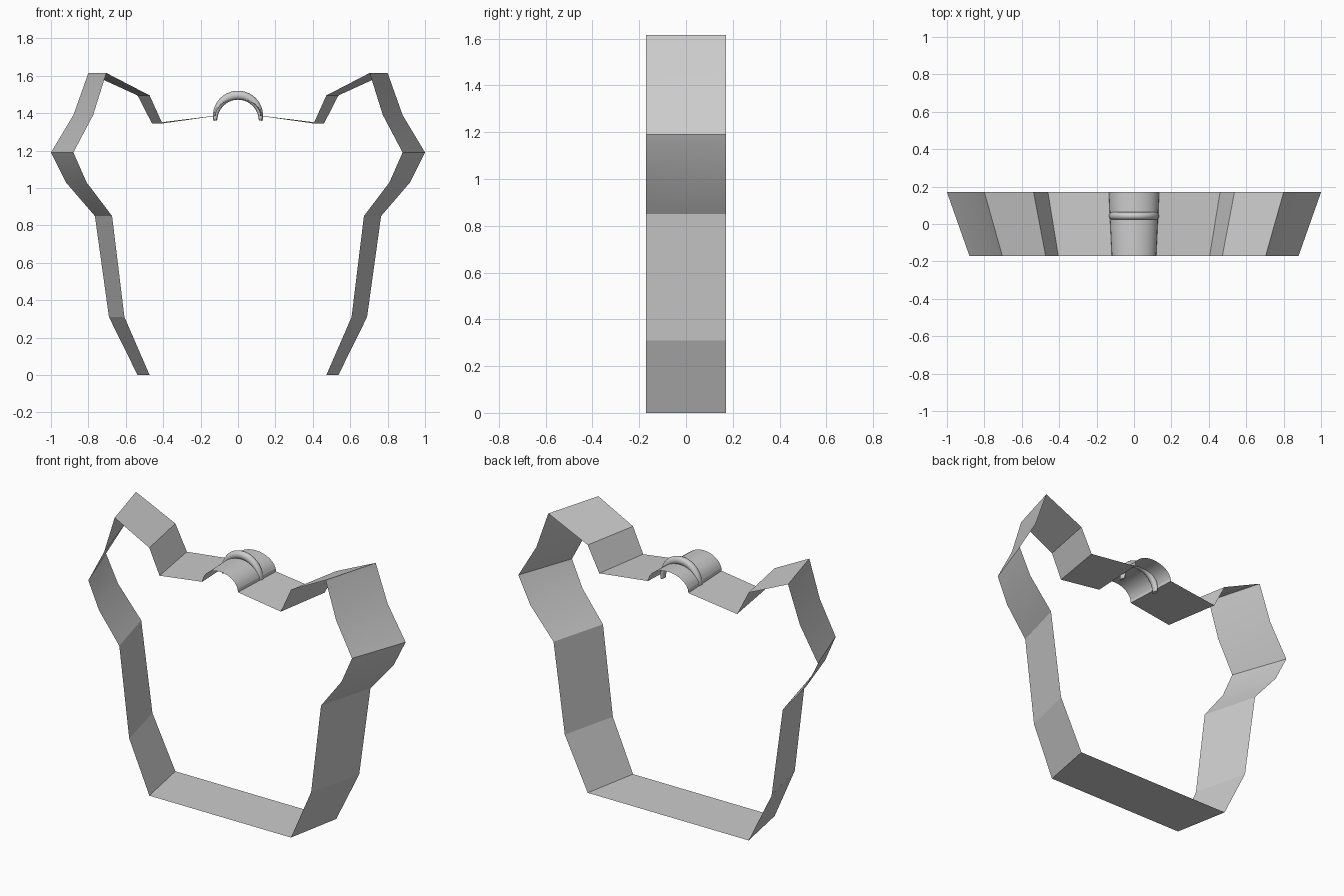
import bpy, bmesh, math

if "Cube" in bpy.data.objects:
    bpy.data.objects.remove(bpy.data.objects["Cube"])

DEPTH = 0.17      # half depth of the band
TAPER = 0.88      # front outline is narrower than the back


def finish(name, bm, angle):
    bmesh.ops.recalc_face_normals(bm, faces=bm.faces[:])
    me = bpy.data.meshes.new(name)
    bm.to_mesh(me)
    bm.free()
    ob = bpy.data.objects.new(name, me)
    bpy.context.collection.objects.link(ob)
    bpy.ops.object.select_all(action='DESELECT')
    ob.select_set(True)
    bpy.context.view_layer.objects.active = ob
    bpy.ops.object.shade_smooth_by_angle(angle=math.radians(angle))
    return ob


# Right half of the back outline, from the base up to the arch
half = [(0.537, 0), (0.69, 0.31), (0.765, 0.85), (0.92, 1.03), (1.0, 1.19),
        (0.88, 1.39), (0.80, 1.615), (0.537, 1.495), (0.46, 1.345)]

# Small arch in the middle of the top edge
arch = []
for i in range(17):
    a = math.pi * i / 16
    arch.append((0.135 * math.cos(a), 1.385 + 0.092 * math.sin(a)))

outline = half + arch + [(-x, z) for x, z in reversed(half)]

# Open tapered band: one thin surface following the outline
bm = bmesh.new()
front = [bm.verts.new((x * TAPER, -DEPTH, z)) for x, z in outline]
back = [bm.verts.new((x, DEPTH, z)) for x, z in outline]
n = len(outline)
for i in range(n):
    j = (i + 1) % n
    bm.faces.new((front[i], front[j], back[j], back[i]))
finish("outline_band", bm, 14)

# Hanging loop over the arch, tapering towards its ends
bm = bmesh.new()
rings = []
STEPS, SIDES = 24, 10
for i in range(STEPS + 1):
    a = math.radians(-12 + 204 * i / STEPS)
    t = abs(2 * i / STEPS - 1)
    thick = 0.024 - 0.014 * t ** 2
    ring = []
    for k in range(SIDES):
        b = 2 * math.pi * k / SIDES
        r = 0.134 - thick + thick * math.cos(b)
        ring.append(bm.verts.new((r * math.cos(a),
                                  0.043 + 0.021 * math.sin(b),
                                  1.386 + r * math.sin(a))))
    rings.append(ring)
for r0, r1 in zip(rings, rings[1:]):
    for k in range(SIDES):
        m = (k + 1) % SIDES
        bm.faces.new((r0[k], r0[m], r1[m], r1[k]))
bm.faces.new(rings[0])
bm.faces.new(rings[-1])
finish("hanging_loop", bm, 50)
